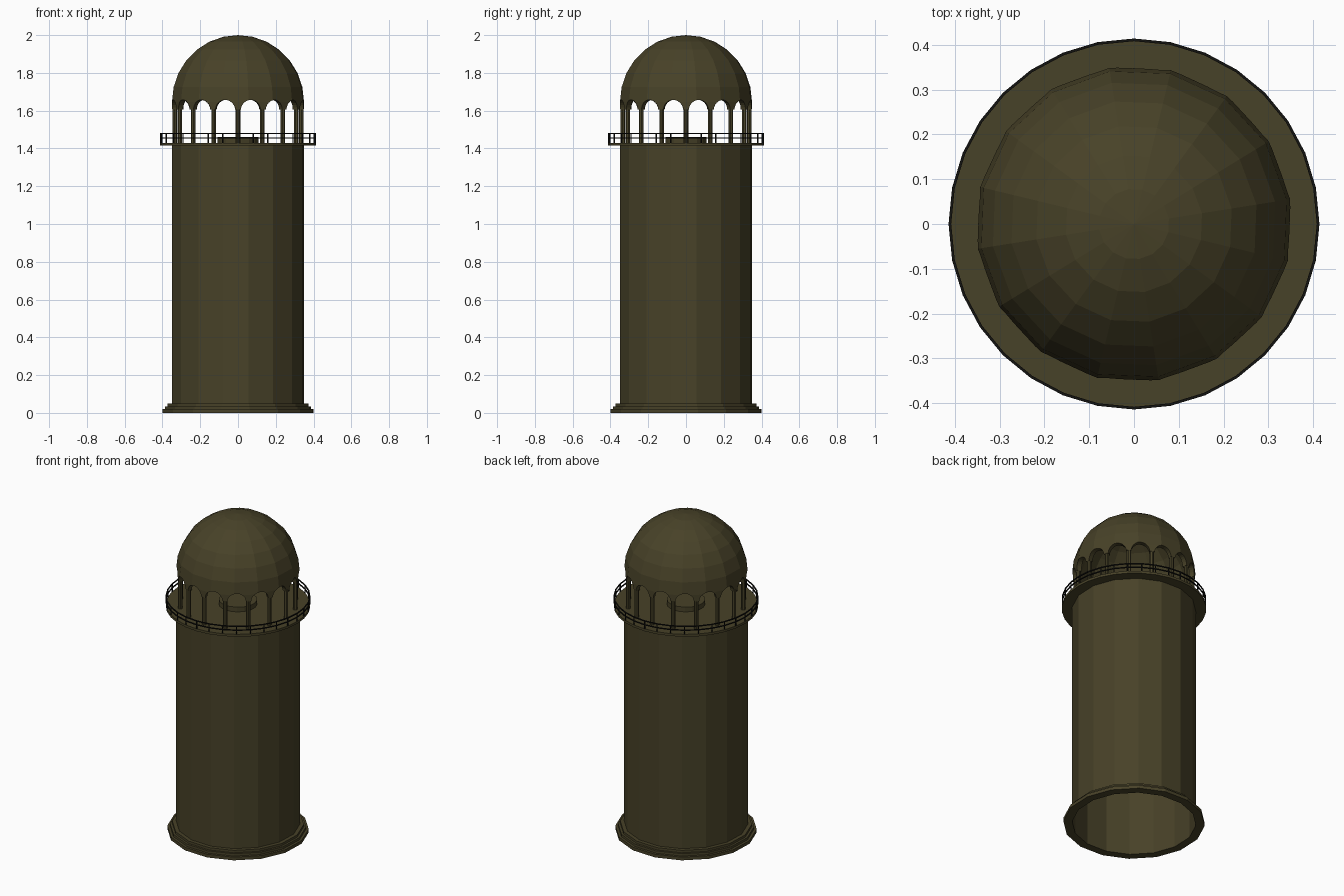
import bpy, bmesh, math
from mathutils import Matrix, Vector

if "Cube" in bpy.data.objects:
    bpy.data.objects.remove(bpy.data.objects["Cube"])

OFF = math.radians(9)      # rotation of the 16-sided masonry
R = 0.354


def material(name, rgb):
    m = bpy.data.materials.new(name)
    m.diffuse_color = (*rgb, 1)
    m.use_nodes = True
    m.node_tree.nodes["Principled BSDF"].inputs["Base Color"].default_value = m.diffuse_color
    return m


olive = material("dark olive", (0.064, 0.054, 0.021))
black = material("black iron", (0.006, 0.006, 0.005))


def finish(name, bm, mat, recalc=True):
    if recalc:
        bmesh.ops.recalc_face_normals(bm, faces=bm.faces)
    me = bpy.data.meshes.new(name)
    bm.to_mesh(me)
    bm.free()
    me.materials.append(mat)
    ob = bpy.data.objects.new(name, me)
    bpy.context.collection.objects.link(ob)
    return ob


def lathe(name, profile, sides, mat, closed=False, offset=0.0):
    """Spin (radius, z) points around z; a zero radius makes a pole."""
    bm = bmesh.new()
    rings = []
    for r, z in profile:
        if r == 0:
            rings.append([bm.verts.new((0, 0, z))] * sides)
        else:
            rings.append([bm.verts.new((r * math.cos(offset + 2 * math.pi * i / sides),
                                        r * math.sin(offset + 2 * math.pi * i / sides), z))
                          for i in range(sides)])
    pairs = list(zip(rings, rings[1:]))
    if closed:
        pairs.append((rings[-1], rings[0]))
    for a, b in pairs:
        for i in range(sides):
            j = (i + 1) % sides
            vs = list(dict.fromkeys((a[i], a[j], b[j], b[i])))
            if len(vs) > 2:
                bm.faces.new(vs)
    return finish(name, bm, mat)


def post_ring(name, count, radius, z0, z1, thick, segs, mat):
    bm = bmesh.new()
    for i in range(count):
        a = 2 * math.pi * i / count
        bmesh.ops.create_cone(bm, cap_ends=True, segments=segs, radius1=thick, radius2=thick,
                              depth=z1 - z0,
                              matrix=Matrix.Rotation(a, 4, 'Z')
                              @ Matrix.Translation((radius, 0, (z0 + z1) / 2)))
    return finish(name, bm, mat)


# Tower shaft, open underneath
lathe("tower_shaft", [(R, 0), (R, 1.42)], 16, olive, offset=OFF)

# Stepped base ring
lathe("stepped_base", [(R, 0), (0.405, 0), (0.405, 0.02), (0.39, 0.02), (0.39, 0.035),
                       (0.377, 0.035), (0.377, 0.05), (R, 0.05)], 16, olive, True, OFF)

# Gallery deck
lathe("gallery_deck", [(0, 1.415), (0.413, 1.415), (0.413, 1.43), (0, 1.43)], 32, olive)

# Lamp pedestal inside the lantern room
lathe("lamp_pedestal", [(0.11, 1.43), (0.11, 1.46), (0, 1.46)], 16, olive, offset=OFF)

# Railing: posts and two hoops
post_ring("railing_posts", 32, 0.411, 1.43, 1.48, 0.0035, 6, black)
for label, z in (("upper", 1.479), ("lower", 1.455)):
    t = 0.003
    lathe(label + "_rail", [(0.411 - t, z - t), (0.411 + t, z - t),
                            (0.411 + t, z + t), (0.411 - t, z + t)], 32, black, True)

# Arcade columns under the dome
post_ring("arcade_columns", 16, 0.335, 1.43, 1.612, 0.013, 8, olive)

# Dome shell with a short skirt
SPRING, CZ, T = 1.605, 1.646, 0.03
steps = [k * math.pi / 14 for k in range(8)]
outer = [(R * math.sin(a) if a else 0, CZ + R * math.cos(a)) for a in steps]
inner = [((R - T) * math.sin(a) if a else 0, CZ + (R - T) * math.cos(a)) for a in steps]
dome = lathe("dome", outer + [(R, SPRING), (R - T, SPRING)] + inner[::-1], 16, olive,
             offset=OFF)

# Arched openings cut round the skirt
bm = bmesh.new()
for i in range(16):
    a = 2 * math.pi * (i + 0.5) / 16
    bmesh.ops.create_cone(bm, cap_ends=True, segments=24, radius1=0.053, radius2=0.053,
                          depth=0.15,
                          matrix=Matrix.Rotation(a, 4, 'Z')
                          @ Matrix.Translation((0.37, 0, SPRING - 0.001))
                          @ Matrix.Rotation(math.pi / 2, 4, 'Y'))
cutter = finish("arch_cutter", bm, olive)
cutter.hide_render = True
mod = dome.modifiers.new("arches", 'BOOLEAN')
mod.operation = 'DIFFERENCE'
mod.solver = 'EXACT'
mod.object = cutter
bpy.context.view_layer.objects.active = dome
dome.select_set(True)
bpy.ops.object.modifier_apply(modifier=mod.name)
bpy.data.objects.remove(cutter)
